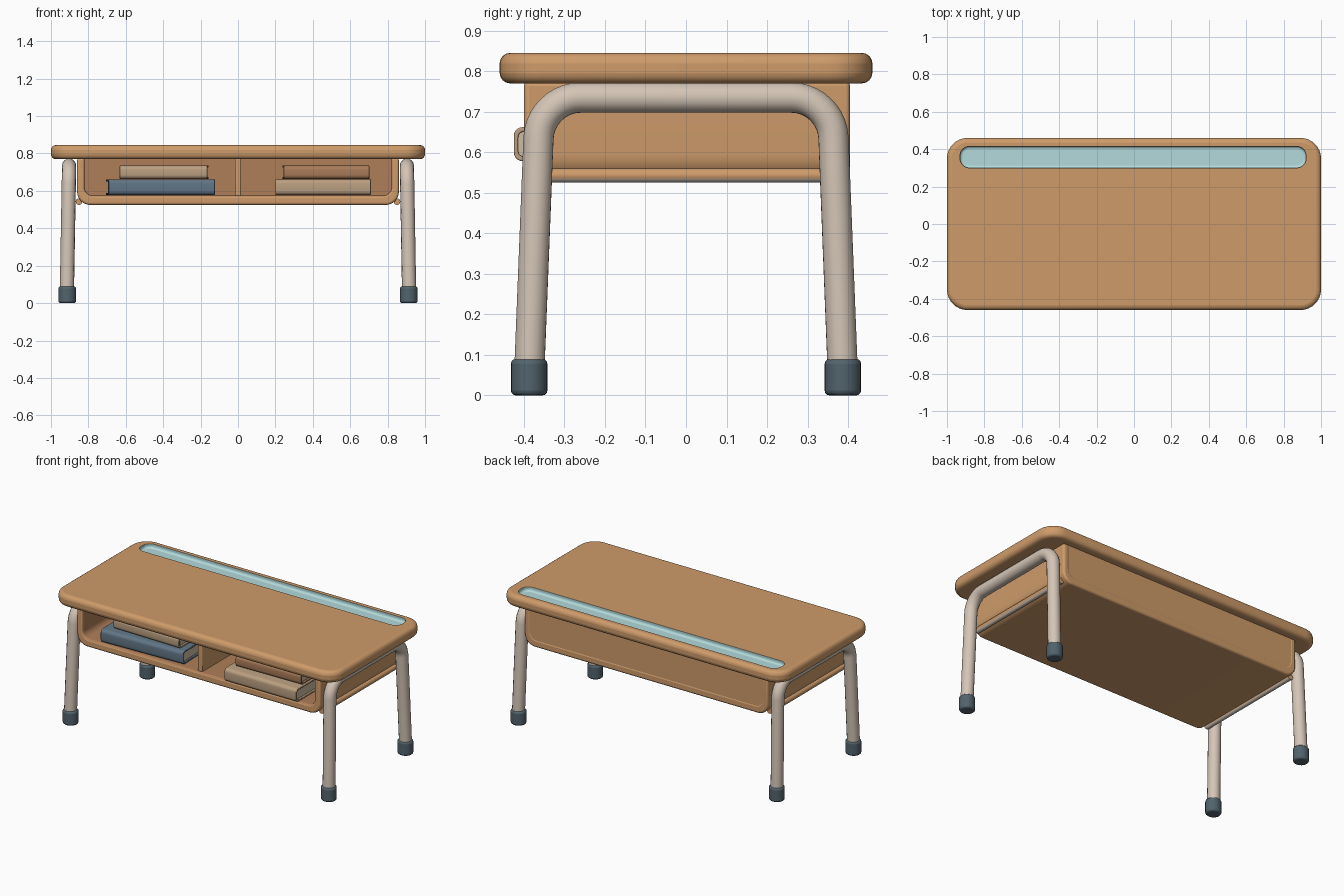
import bpy, bmesh, math
from mathutils import Vector
from mathutils.geometry import interpolate_bezier

cube = bpy.data.objects.get("Cube")
if cube:
    bpy.data.objects.remove(cube, do_unlink=True)


def material(name, *rgb):
    m = bpy.data.materials.new(name)
    m.use_nodes = True
    col = (*rgb, 1)
    m.diffuse_color = col
    bsdf = next(n for n in m.node_tree.nodes if n.type == 'BSDF_PRINCIPLED')
    bsdf.inputs['Base Color'].default_value = col
    return m


WOOD = material("warm wood", .62, .33, .145)
INNER = material("shaded wood", .43, .21, .10)
METAL = material("cream metal", .66, .56, .47)
RUBBER = material("slate rubber", .085, .125, .15)
BLUE = material("pale blue tray", .45, .70, .71)
NAVY = material("dusty blue cover", .12, .18, .24)
TAN = material("tan cover", .50, .35, .22)
BROWN = material("brown cover", .40, .20, .10)
PAGES = material("pages", .62, .50, .36)


def fillet(pts, radii, closed=True, seg=8):
    """Round each corner of a path; radii gives the cut length per corner."""
    pts = [Vector(p).to_3d() for p in pts]
    out = []
    for i, p in enumerate(pts):
        r = radii[i]
        if r == 0 or (not closed and i in (0, len(pts) - 1)):
            out.append(p)
            continue
        a, b = pts[i - 1], pts[(i + 1) % len(pts)]
        s = p + (a - p).normalized() * r
        e = p + (b - p).normalized() * r
        out += interpolate_bezier(s, s.lerp(p, .552), e.lerp(p, .552), e, seg + 1)
    return out


def rect(x0, x1, y0, y1):
    return [(x0, y0), (x1, y0), (x1, y1), (x0, y1)]


def smooth(ob, angle=40):
    bpy.ops.object.select_all(action='DESELECT')
    ob.select_set(True)
    bpy.context.view_layer.objects.active = ob
    bpy.ops.object.shade_smooth_by_angle(angle=math.radians(angle))


def prism(name, outline, axis, lo, hi, mats, bevel=0, seg=3, rule=None):
    """Extrude a closed outline along one axis, then soften its sharp edges."""
    def place(p, w):
        return {'x': (w, p[0], p[1]), 'y': (p[0], w, p[1]), 'z': (p[0], p[1], w)}[axis]
    bm = bmesh.new()
    rings = [[bm.verts.new(place(p, w)) for p in outline] for w in (lo, hi)]
    for ring in rings:
        bm.faces.new(ring)
    n = len(outline)
    for i in range(n):
        j = (i + 1) % n
        bm.faces.new((rings[0][i], rings[0][j], rings[1][j], rings[1][i]))
    bmesh.ops.recalc_face_normals(bm, faces=bm.faces)
    if rule:
        for f in bm.faces:
            f.material_index = rule(f.calc_center_median(), f.normal)
    me = bpy.data.meshes.new(name)
    bm.to_mesh(me)
    bm.free()
    for m in mats:
        me.materials.append(m)
    ob = bpy.data.objects.new(name, me)
    bpy.context.collection.objects.link(ob)
    smooth(ob)
    if bevel:
        mod = ob.modifiers.new("soft edges", 'BEVEL')
        mod.width, mod.segments = bevel, seg
        mod.limit_method, mod.angle_limit = 'ANGLE', math.radians(50)
    return ob


def tube(name, pts, radius, mat):
    cu = bpy.data.curves.new(name, 'CURVE')
    cu.dimensions, cu.bevel_depth, cu.bevel_resolution = '3D', radius, 5
    cu.use_fill_caps = True
    sp = cu.splines.new('POLY')
    sp.points.add(len(pts) - 1)
    for q, p in zip(sp.points, pts):
        q.co = (*p, 1)
    cu.materials.append(mat)
    ob = bpy.data.objects.new(name, cu)
    bpy.context.collection.objects.link(ob)
    bpy.ops.object.select_all(action='DESELECT')
    ob.select_set(True)
    bpy.context.view_layer.objects.active = ob
    bpy.ops.object.convert(target='MESH')
    smooth(bpy.context.object)
    return bpy.context.object


# Tabletop with a recessed pencil tray along the back
top = prism("tabletop", fillet(rect(-1, 1, -.46, .46), [.11] * 4), 'z', .77, .845,
            [WOOD, BLUE], .026, 4)
cutter = prism("tray_cutter", fillet(rect(-.93, .92, .3, .415), [.05] * 4), 'z', .818, .9,
               [BLUE], .014, 4)
cutter.hide_render = True
cut = top.modifiers.new("tray", 'BOOLEAN')
cut.object, cut.solver = cutter, 'EXACT'
bpy.context.view_layer.objects.active = top
for mod in list(top.modifiers):
    if mod.type in {'BEVEL', 'BOOLEAN'}:
        bpy.ops.object.modifier_apply(modifier=mod.name)
bpy.data.objects.remove(cutter, do_unlink=True)
for f in top.data.polygons:
    c = f.center
    in_tray = abs(c.x) < .935 and .298 < c.y < .417 and .8 < c.z < .8445
    f.material_index = int(in_tray)
smooth(top)

# Storage shelf: U-shaped case open at the front, with back and divider
outer = fillet([(-.86, .775), (-.86, .525), (.86, .525), (.86, .775)], [0, .07, .07, 0])
inner = fillet([(.82, .775), (.82, .575), (-.82, .575), (-.82, .775)], [0, .045, .045, 0])
prism("shelf_case", outer + inner, 'y', -.4, .405, [WOOD, INNER], .012, 3,
      lambda c, n: int(abs(c.x) < .83 and c.z > .56 and abs(n.y) < .5 and c.z < .77))
prism("shelf_back", rect(-.83, .83, .56, .775), 'y', .37, .403, [WOOD, INNER], 0, 1,
      lambda c, n: int(n.y < -.5))
prism("shelf_divider", rect(-.016, .016, .57, .775), 'y', -.385, .38, [WOOD], .006)


# Books: wrapped cover with its spine to the front, and a page block
def book(name, x0, x1, z0, z1, y0, y1, cover, turn=0):
    t = .011
    cx, cy = (x0 + x1) / 2, (y0 + y1) / 2
    back = fillet([(y1, z0), (y0, z0), (y0, z1), (y1, z1)], [0, .022, .022, 0], seg=5)
    front = fillet([(y1, z1 - t), (y0 + t, z1 - t), (y0 + t, z0 + t), (y1, z0 + t)],
                   [0, .014, .014, 0], seg=5)
    parts = [prism(name + "_cover", back + front, 'x', x0, x1, [cover], .003, 2),
             prism(name + "_pages", rect(y0 + t, y1 - .012, z0 + t, z1 - t), 'x',
                   x0 + .012, x1 - .012, [PAGES])]
    for ob in parts:
        for v in ob.data.vertices:
            v.co -= Vector((cx, cy, 0))
        ob.location = (cx, cy, 0)
        ob.rotation_euler.z = math.radians(turn)


book("left_lower_book", -.70, -.13, .578, .662, -.39, .02, NAVY, 2)
book("left_upper_book", -.63, -.16, .664, .735, -.36, .02, TAN, -1)
book("right_lower_book", .20, .71, .578, .662, -.425, .0, TAN)
book("right_upper_book", .24, .70, .664, .735, -.37, .0, BROWN, 1)

# Bent tube legs, feet and lower rails, once for each end
for side, s in (("left", 1), ("right", -1)):
    path = [(s * .915, -.387, .05), (s * .903, -.36, .735),
            (s * .903, .36, .735), (s * .915, .387, .05)]
    tube(side + "_leg_frame", fillet(path, [0, .1, .1, 0], closed=False, seg=10),
         .038, METAL)
    rail = tube(side + "_lower_rail", [(s * .85, y, .543) for y in (-.37, .37)], .018, WOOD)
    rail.data.materials.append(METAL)
    for f in rail.data.polygons:
        f.material_index = int(f.normal.z < -.3)
    for end, y in (("front", -.387), ("back", .387)):
        ring = [(s * .913 + .047 * math.cos(a), y + .045 * math.sin(a))
                for a in (math.tau * i / 24 for i in range(24))]
        prism(f"{side}_{end}_foot", ring, 'z', 0, .09, [RUBBER], .012, 3)
